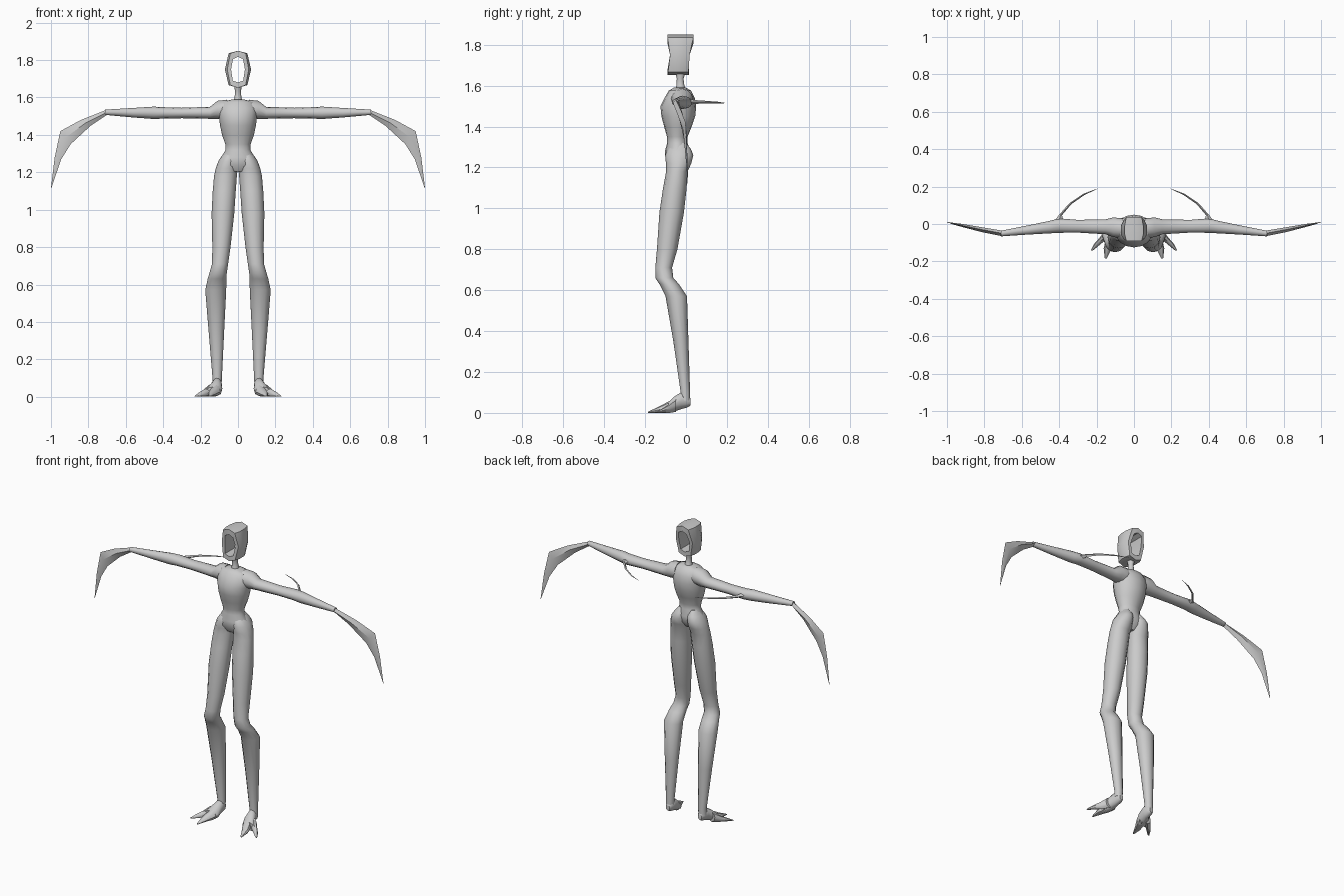
import bpy, bmesh
from math import cos, sin, pi
from mathutils import Vector


def skin(name, rings, mirror=False, closed=False, angle=40):
    """Bridge rings of points into one surface, capped or closed on itself."""
    bm = bmesh.new()
    loops = [[bm.verts.new(p) for p in r] for r in rings]
    n = len(loops[0])
    pairs = list(zip(loops, loops[1:]))
    if closed:
        pairs.append((loops[-1], loops[0]))
    else:
        bm.faces.new(loops[0])
        bm.faces.new(loops[-1])
    for a, b in pairs:
        for i in range(n):
            j = (i + 1) % n
            bm.faces.new((a[i], a[j], b[j], b[i]))
    bmesh.ops.recalc_face_normals(bm, faces=bm.faces)
    me = bpy.data.meshes.new(name)
    bm.to_mesh(me)
    bm.free()
    ob = bpy.data.objects.new(name, me)
    bpy.context.collection.objects.link(ob)
    bpy.ops.object.select_all(action='DESELECT')
    ob.select_set(True)
    bpy.context.view_layer.objects.active = ob
    bpy.ops.object.shade_smooth_by_angle(angle=angle * pi / 180)
    if mirror:
        m = ob.modifiers.new("mirror", 'MIRROR')
        m.use_mirror_merge = False
    return ob


def loft(name, axis, rows, sides=12, mirror=False):
    """Oval sections along an axis; row = position, min/max of the other two axes."""
    rings = []
    for t, a0, a1, b0, b1 in rows:
        ring = []
        for k in range(sides):
            w = 2 * pi * k / sides
            a = (a0 + a1) / 2 + (a1 - a0) / 2 * cos(w)
            b = (b0 + b1) / 2 + (b1 - b0) / 2 * sin(w)
            ring.append({'x': (t, a, b), 'y': (a, t, b), 'z': (a, b, t)}[axis])
        rings.append(ring)
    return skin(name, rings, mirror)


def blade(name, rows, side):
    """Thin diamond sections; row = outer edge, inner edge, half thickness."""
    rings = []
    for p, q, th in rows:
        p, q = Vector(p), Vector(q)
        mid, off = (p + q) / 2, Vector(side) * th
        rings.append([p, mid + off, q, mid - off])
    return skin(name, rings, mirror=True, angle=30)


# Hollow head: a tube open at front and back
def head_ring(half, ys, s=1.0):
    pts = [(x * s, y, z) for (x, z), y in zip(half, ys)]
    return pts + [(-x, y, z) for x, y, z in reversed(pts[1:-1])]


outer = [(0, 1.85), (.05, 1.836), (.07, 1.75), (.05, 1.666), (0, 1.652)]
inner = [(0, 1.818), (.027, 1.805), (.037, 1.75), (.028, 1.69), (0, 1.68)]
front = [-.09, -.09, -.078, -.088, -.09]
back = [.036, .036, .018, .012, .014]
skin("head_shell", [
    head_ring(outer, front, .82), head_ring(outer, [-.055] * 5),
    head_ring(outer, [-.01] * 5), head_ring(outer, back, .82),
    head_ring(inner, back), head_ring(inner, front)], closed=True, angle=50)

# Neck and torso
loft("neck", 'z', [
    (1.56, -.035, .035, -.06, .01), (1.60, -.018, .018, -.047, -.008),
    (1.635, -.016, .016, -.045, -.012), (1.67, -.022, .022, -.055, 0)])
loft("torso", 'z', [
    (1.59, -.03, .03, -.06, .0), (1.575, -.085, .085, -.085, .025),
    (1.54, -.105, .105, -.105, .043), (1.50, -.102, .102, -.125, .05),
    (1.45, -.096, .096, -.12, .045), (1.40, -.085, .085, -.107, .028),
    (1.35, -.068, .068, -.093, .008), (1.32, -.066, .066, -.092, .008),
    (1.28, -.09, .09, -.103, .02), (1.24, -.10, .10, -.1, .015),
    (1.205, -.05, .05, -.08, -.01)], sides=16)

# Legs with raised buttock at the top
loft("leg", 'z', [
    (1.32, .02, .06, -.06, .0), (1.29, .004, .085, -.09, .024),
    (1.26, .002, .105, -.102, .036), (1.22, .002, .119, -.098, .026),
    (1.18, .006, .128, -.097, .008), (1.10, .012, .135, -.112, .003),
    (.98, .02, .141, -.13, -.01), (.80, .04, .137, -.142, -.042),
    (.71, .053, .139, -.15, -.068), (.66, .06, .153, -.15, -.062),
    (.63, .062, .162, -.13, -.035), (.57, .063, .175, -.10, .005),
    (.35, .074, .157, -.062, .012), (.10, .086, .136, -.026, .02),
    (.06, .088, .138, -.03, .02)], mirror=True)

# Feet with two long toes
loft("foot", 'y', [
    (.022, .098, .124, .036, .07), (.005, .087, .135, .026, .095),
    (-.025, .085, .14, .018, .10), (-.06, .084, .158, .006, .078),
    (-.085, .09, .175, .0, .052)], mirror=True)
loft("inner_toe", 'y', [
    (-.06, .085, .135, .005, .07), (-.10, .10, .155, .0, .048),
    (-.13, .118, .162, .0, .032), (-.185, .146, .156, .0, .006)],
    sides=8, mirror=True)
loft("outer_toe", 'y', [
    (-.05, .12, .165, .005, .07), (-.08, .145, .19, .0, .045),
    (-.105, .175, .212, .0, .028), (-.142, .22, .232, .0, .006)],
    sides=8, mirror=True)

# Arms from shoulder to wrist
loft("arm", 'x', [
    (.06, -.075, .03, 1.485, 1.588), (.11, -.07, .035, 1.485, 1.582),
    (.15, -.055, .025, 1.486, 1.55), (.30, -.046, .022, 1.489, 1.545),
    (.40, -.047, .03, 1.487, 1.548), (.45, -.05, .017, 1.485, 1.551),
    (.56, -.056, -.006, 1.493, 1.544), (.71, -.066, -.036, 1.507, 1.535)],
    mirror=True)

# Scythe-like hands
blade("hand_blade", [
    ((.70, -.051, 1.535), (.70, -.051, 1.507), .015),
    ((.84, -.025, 1.48), (.79, -.035, 1.447), .013),
    ((.95, -.002, 1.42), (.895, -.012, 1.35), .008),
    ((.98, .004, 1.28), (.945, -.002, 1.27), .005),
    ((1.0, .01, 1.115), (.998, .01, 1.116), .001)], (0, 1, 0))

# Curved elbow spikes pointing back
blade("elbow_spike", [
    ((.43, .01, 1.52), (.375, .01, 1.52), .014),
    ((.40, .05, 1.52), (.385, .047, 1.52), .009),
    ((.345, .112, 1.519), (.335, .106, 1.519), .006),
    ((.27, .162, 1.517), (.265, .155, 1.517), .004),
    ((.195, .19, 1.515), (.195, .188, 1.515), .001)], (0, 0, 1))
